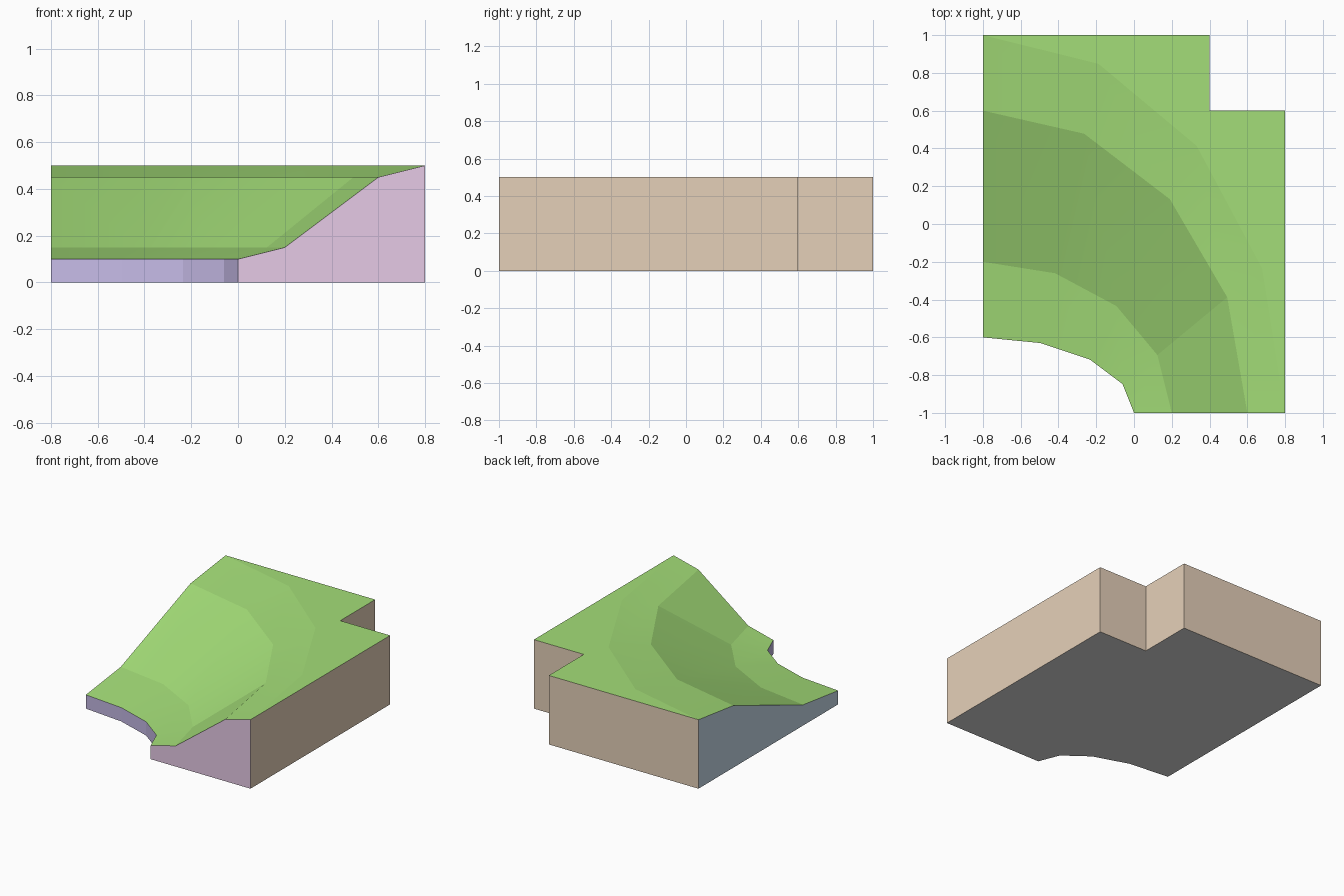
import bpy
from math import sin, cos, radians

cube = bpy.data.objects.get("Cube")
if cube:
    bpy.data.objects.remove(cube)


def material(name, *srgb):
    """Flat colour given as 0-255 display values, stored as linear."""
    lin = [((v / 255 + 0.055) / 1.055) ** 2.4 for v in srgb] + [1.0]
    mat = bpy.data.materials.new(name)
    mat.use_nodes = True
    mat.diffuse_color = lin
    bsdf = mat.node_tree.nodes["Principled BSDF"]
    bsdf.inputs["Base Color"].default_value = lin
    bsdf.inputs["Roughness"].default_value = 0.9
    return mat


grass = material("grass_green", 164, 222, 120)
tan = material("tan", 229, 208, 185)
pink = material("dusty_pink", 230, 202, 230)
lavender = material("lavender", 198, 187, 231)
blue = material("pale_blue", 202, 221, 237)
grey = material("grey", 219, 219, 219)


def part(name, verts, faces, mat):
    mesh = bpy.data.meshes.new(name)
    mesh.from_pydata(verts, [], faces)
    mesh.validate()
    mesh.materials.append(mat)
    obj = bpy.data.objects.new(name, mesh)
    bpy.context.collection.objects.link(obj)
    return obj


def wall(name, top, mat):
    """Drop a vertical wall to the floor from a counter-clockwise top edge."""
    n = len(top)
    floor = [(x, y, 0) for x, y, z in top]
    faces = [(n + i, n + i + 1, i + 1, i) for i in range(n - 1)]
    part(name, top + floor, faces, mat)


# Contours of the hillside: elliptical quarter arcs (x radius, y radius, height)
SEGMENTS = 4
contours = [(0.8, 0.4, 0.1), (1.0, 0.8, 0.15), (1.4, 1.6, 0.45), (1.6, 2.0, 0.5)]
rings = []
for rx, ry, z in contours:
    angles = [radians(90 * i / SEGMENTS) for i in range(SEGMENTS + 1)]
    rings.append([(-0.8 + rx * cos(a), -1 + ry * sin(a), z) for a in angles])

# Sloping grass between the contours, softened along each band
row = SEGMENTS + 1
slope_faces = []
for k in range(len(rings) - 1):
    for i in range(SEGMENTS):
        a, b = k * row + i, (k + 1) * row + i
        slope_faces.append((a, b, b + 1, a + 1))
slope = part("grass_slope", sum(rings, []), slope_faces, grass)
slope.data.shade_smooth()
slope.data.set_sharp_from_angle(angle=radians(12))

# Flat grass around the notched outer corner
outer = [(0.8, -1, 0.5), (0.8, 0.6, 0.5), (0.4, 0.6, 0.5), (0.4, 1, 0.5), (-0.8, 1, 0.5)]
plateau = outer + rings[-1][-2:0:-1]
part("grass_plateau", plateau, [range(len(plateau))], grass)

# Side walls
front_edge = [r[0] for r in rings]
left_edge = [r[-1] for r in reversed(rings)]
inner_edge = rings[0][::-1]
wall("front_wall", front_edge, pink)
wall("outer_walls", outer, tan)
wall("side_wall", left_edge, blue)
wall("curved_wall", inner_edge, lavender)

# Underside
outline = front_edge[:1] + outer + inner_edge[:-1]
floor = [(x, y, 0) for x, y, z in reversed(outline)]
part("underside", floor, [range(len(floor))], grey)
